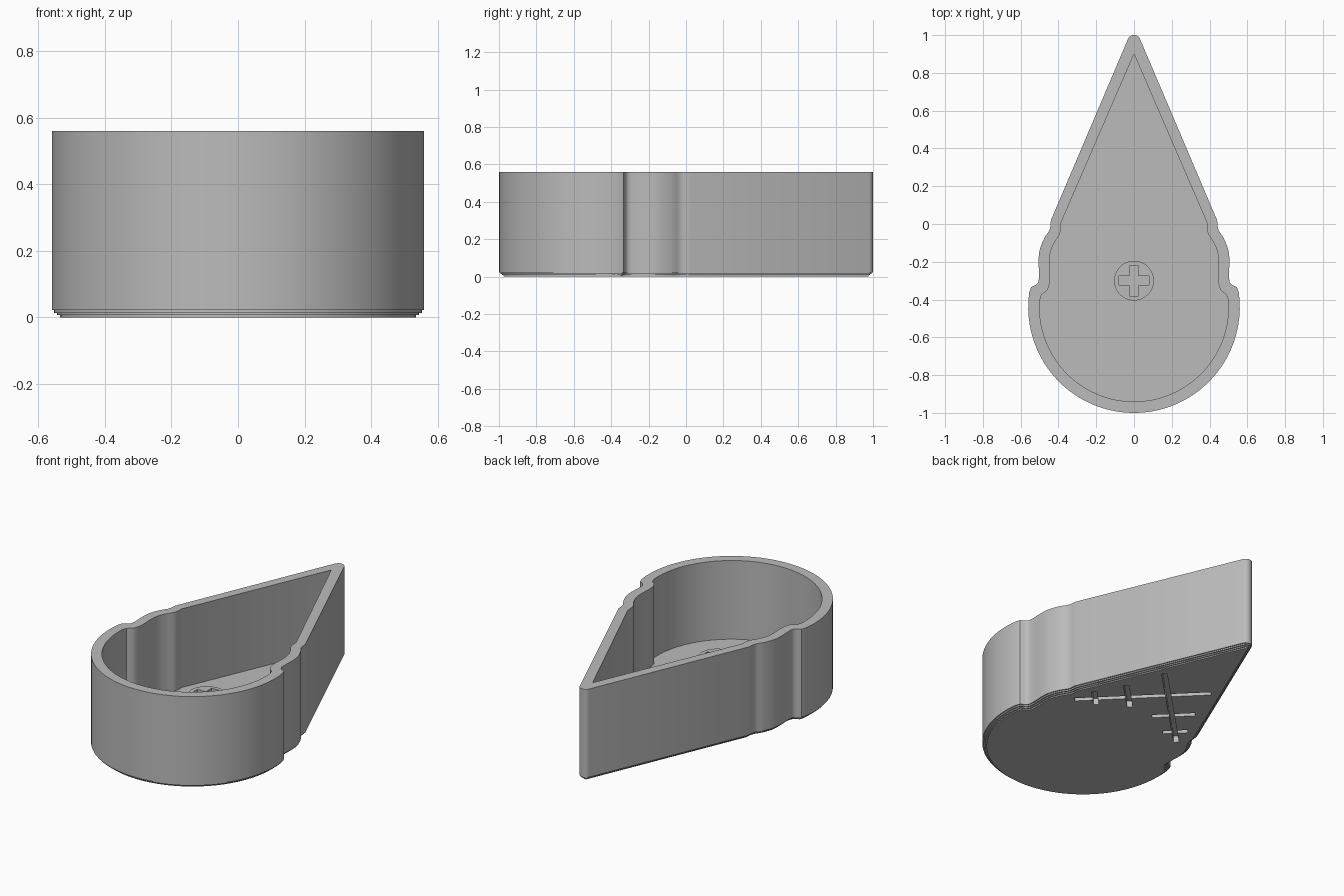
import bpy
import bmesh
from math import sin, cos, pi, radians
from mathutils import Vector

if "Cube" in bpy.data.objects:
    bpy.data.objects.remove(bpy.data.objects["Cube"])

HEIGHT, FLOOR, POST_TOP = 0.56, 0.08, 0.26

grey = bpy.data.materials.new("plain_grey")
grey.use_nodes = True
grey.diffuse_color = (0.5, 0.5, 0.5, 1)
grey.node_tree.nodes["Principled BSDF"].inputs["Base Color"].default_value = (0.5, 0.5, 0.5, 1)


def arc(cx, cy, r, start, end, steps):
    angles = [radians(start + (end - start) * i / steps) for i in range(steps + 1)]
    return [Vector((cx + r * cos(a), cy + r * sin(a))) for a in angles]


def smooth(points, steps=5):
    """Catmull-Rom curve through the points."""
    p = [Vector(q) for q in points]
    p = [p[0] * 2 - p[1]] + p + [p[-1] * 2 - p[-2]]
    out = []
    for a, b, c, d in zip(p, p[1:], p[2:], p[3:]):
        for i in range(steps):
            t = i / steps
            out.append(0.5 * (2 * b + (c - a) * t + (2 * a - 5 * b + 4 * c - d) * t * t
                              + (3 * b - a - 3 * c + d) * t ** 3))
    return out + [p[-2]]


def mirrored(half):
    """Close a right-hand half outline, running tip to bottom, about x = 0."""
    other = [Vector((-p.x, p.y)) for p in reversed(half) if p.x > 1e-4]
    return list(reversed(half + other))


def inset(outline, d):
    out = []
    for i, p in enumerate(outline):
        t = (outline[(i + 1) % len(outline)] - outline[i - 1]).normalized()
        out.append(p + Vector((-t.y, t.x)) * d)
    return out


def stack(name, rings):
    """Solid skinned over (outline, z) rings with equal point counts."""
    bm = bmesh.new()
    loops = [[bm.verts.new((p.x, p.y, z)) for p in outline] for outline, z in rings]
    n = len(loops[0])
    for low, high in zip(loops, loops[1:]):
        for i in range(n):
            j = (i + 1) % n
            bm.faces.new((low[i], low[j], high[j], high[i]))
    bm.faces.new(list(reversed(loops[0])))
    bm.faces.new(loops[-1])
    bmesh.ops.recalc_face_normals(bm, faces=bm.faces)
    mesh = bpy.data.meshes.new(name)
    bm.to_mesh(mesh)
    bm.free()
    ob = bpy.data.objects.new(name, mesh)
    bpy.context.collection.objects.link(ob)
    mesh.materials.append(grey)
    return ob


def bar(cx, cy, length, width, angle, z0, z1):
    u = Vector((cos(angle), sin(angle))) * length / 2
    v = Vector((-sin(angle), cos(angle))) * width / 2
    c = Vector((cx, cy))
    return stack("cutter", [([c - u - v, c + u - v, c + u + v, c - u + v], z) for z in (z0, z1)])


def cut(ob, cutter):
    bpy.context.view_layer.objects.active = ob
    mod = ob.modifiers.new("cut", "BOOLEAN")
    mod.operation, mod.solver, mod.object = "DIFFERENCE", "EXACT", cutter
    bpy.ops.object.modifier_apply(modifier=mod.name)
    bpy.data.objects.remove(cutter)


def shade(ob):
    bpy.ops.object.select_all(action="DESELECT")
    ob.select_set(True)
    bpy.context.view_layer.objects.active = ob
    bpy.ops.object.shade_smooth_by_angle(angle=radians(30))


# Teardrop outlines: pointed tip, stepped shoulders, round bowl
outer = mirrored(
    arc(0, 0.965, 0.035, 90, 23, 6)
    + smooth([(0.44, 0.02), (0.447, -0.03), (0.475, -0.075), (0.5, -0.14),
              (0.505, -0.2), (0.503, -0.28), (0.512, -0.315), (0.545, -0.335)])
    + arc(0, -0.44, 0.56, 8, -90, 32))
inner = mirrored(
    [Vector((0, 0.9))]
    + smooth([(0.385, 0.01), (0.39, -0.045), (0.42, -0.095), (0.442, -0.15),
              (0.447, -0.21), (0.445, -0.29), (0.457, -0.345), (0.49, -0.375)])
    + arc(0, -0.44, 0.5, 4, -90, 32))

# Cup body with a stepped lower edge
rings = []
for z0, z1, d in ((0, 0.007, 0.024), (0.007, 0.014, 0.016), (0.014, 0.022, 0.007), (0.022, HEIGHT, 0)):
    rings += [(inset(outer, d), z0), (inset(outer, d), z1)]
cup = stack("teardrop_cup", rings)
cut(cup, stack("cutter", [(inner, FLOOR), (inner, HEIGHT + 0.1)]))

# Crossed grooves with short ribs under the tip half
for s in (-1, 1):
    cut(cup, bar(s * 0.1, 0.195, 0.76, 0.03, -s * pi / 4, -0.05, 0.04))
for s in (-1, 1):
    for x, y, length in ((0.165, 0.145, 0.24), (0.29, 0.01, 0.14)):
        cut(cup, bar(s * x, y, length, 0.03, s * pi / 4, -0.05, 0.04))
shade(cup)

# Round post on the floor with a cross-shaped socket
circle = arc(0, -0.3, 0.105, 0, 360, 48)[:-1]
post = stack("socket_post", [(circle, FLOOR - 0.01), (circle, POST_TOP)])
for angle in (0, pi / 2):
    cut(post, bar(0, -0.3, 0.16, 0.048, angle, POST_TOP - 0.1, POST_TOP + 0.1))
shade(post)
